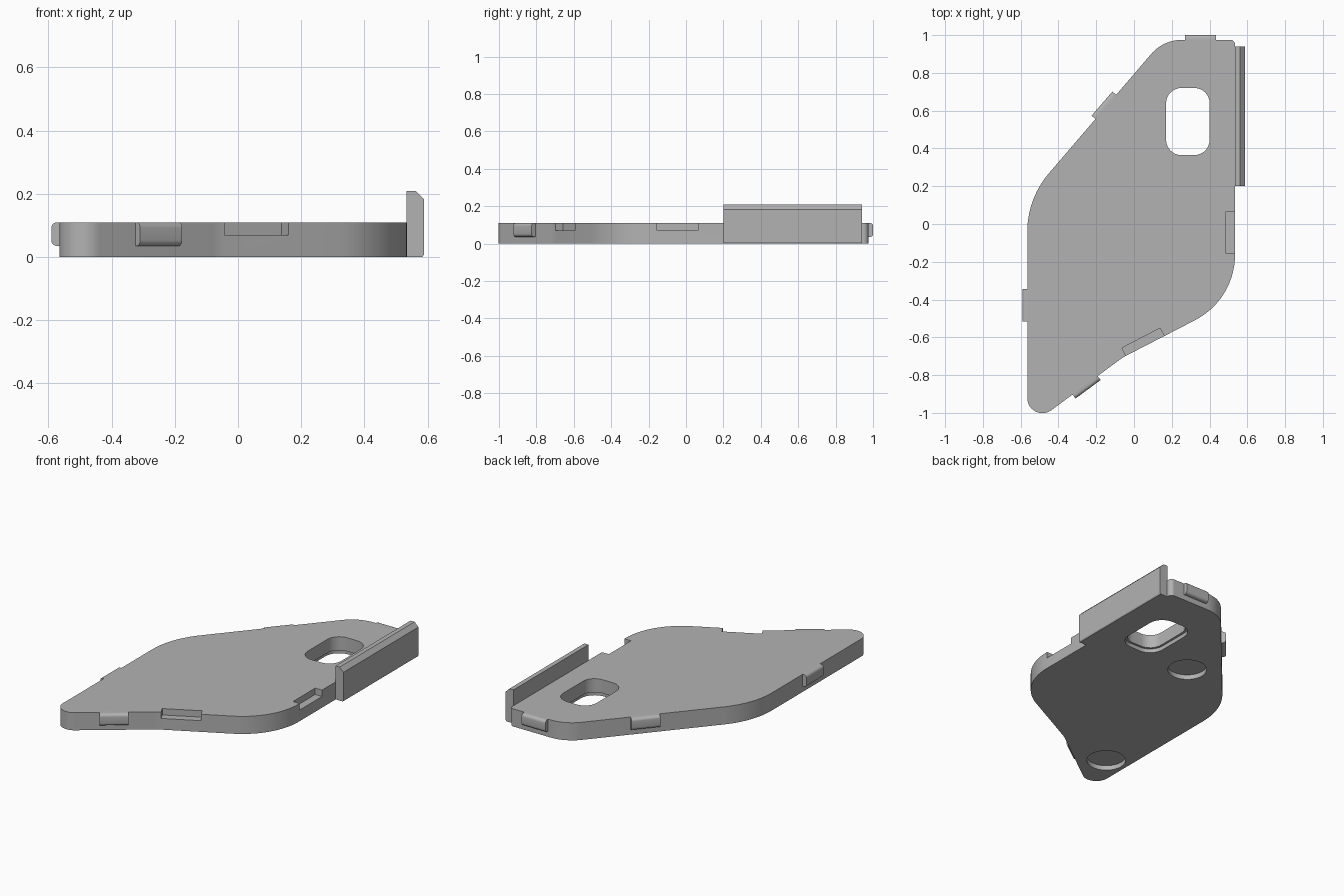
import bpy, bmesh, math
from mathutils import Vector, Matrix

cube = bpy.data.objects.get("Cube")
if cube:
    bpy.data.objects.remove(cube, do_unlink=True)

grey = bpy.data.materials.new("plain grey")
grey.use_nodes = True
grey.diffuse_color = (0.45, 0.45, 0.45, 1)
grey.node_tree.nodes["Principled BSDF"].inputs["Base Color"].default_value = (0.45, 0.45, 0.45, 1)

TOP = 0.11


def rounded(corners, steps=14):
    """Round each (x, y, radius) corner of a polygon with a tangent arc."""
    out = []
    for i, (x, y, r) in enumerate(corners):
        p = Vector((x, y))
        a = (Vector(corners[i - 1][:2]) - p).normalized()
        b = (Vector(corners[(i + 1) % len(corners)][:2]) - p).normalized()
        half = a.angle(b) / 2
        centre = p + (a + b).normalized() * (r / math.sin(half))
        reach = r / math.tan(half)
        start, end = p + a * reach - centre, p + b * reach - centre
        sweep = start.angle_signed(end)
        for k in range(steps + 1):
            t = -sweep * k / steps
            out.append(centre + Matrix.Rotation(t, 2) @ start)
    return out


def prism(name, outline, z0, z1):
    """Extrude a flat outline between two heights."""
    bm = bmesh.new()
    face = bm.faces.new([bm.verts.new((p[0], p[1], z0)) for p in outline])
    top = bmesh.ops.extrude_face_region(bm, geom=[face])["geom"]
    bmesh.ops.translate(bm, vec=(0, 0, z1 - z0),
                        verts=[v for v in top if isinstance(v, bmesh.types.BMVert)])
    bmesh.ops.recalc_face_normals(bm, faces=bm.faces)
    mesh = bpy.data.meshes.new(name)
    bm.to_mesh(mesh)
    bm.free()
    obj = bpy.data.objects.new(name, mesh)
    bpy.context.collection.objects.link(obj)
    mesh.materials.append(grey)
    return obj


def activate(obj):
    bpy.ops.object.select_all(action='DESELECT')
    obj.select_set(True)
    bpy.context.view_layer.objects.active = obj


def smooth(obj):
    activate(obj)
    bpy.ops.object.shade_smooth_by_angle(angle=math.radians(30))


def cut(target, cutter):
    cutter.hide_render = True
    mod = target.modifiers.new("cut", 'BOOLEAN')
    mod.operation, mod.solver, mod.object = 'DIFFERENCE', 'EXACT', cutter
    activate(target)
    bpy.ops.object.modifier_apply(modifier=mod.name)
    bpy.data.objects.remove(cutter, do_unlink=True)


def strip(p, q, inward, outward):
    """Rectangle along edge p-q; the plate lies to the left of p-q."""
    p, q = Vector(p), Vector(q)
    d = (q - p).normalized()
    n = Vector((-d.y, d.x))
    return [p + n * inward, p - n * outward, q - n * outward, q + n * inward]


def slot(grow):
    x0, x1, y0, y1 = 0.17 - grow, 0.4 + grow, 0.365 - grow, 0.72 + grow
    r = 0.08 + grow
    return rounded([(x0, y0, r), (x1, y0, r), (x1, y1, r), (x0, y1, r)], 8)


# Plate
plate = prism("plate", rounded([
    (-0.565, -1.08, 0.08), (-0.06, -0.707, 0.3), (0.535, -0.40, 0.39),
    (0.535, 0.975, 0.025), (0.155, 0.975, 0.217), (-0.565, 0.135, 0.478)]), 0, TOP)

# Window with a stepped rim underneath
cut(plate, prism("window_cutter", slot(0), -0.1, 0.2))
cut(plate, prism("rim_cutter", slot(0.014), -0.1, 0.025))

# Round recesses underneath
for x, y in ((-0.105, 0.36), (-0.425, -0.76)):
    ring = [(x + 0.114 * math.cos(math.tau * k / 48), y + 0.114 * math.sin(math.tau * k / 48))
            for k in range(48)]
    cut(plate, prism("recess_cutter", ring, -0.1, 0.03))

# Open notches in the top edge
for p, q in (((0.535, -0.155), (0.535, 0.065)), ((-0.042, -0.698), (0.16, -0.593))):
    cut(plate, prism("notch_cutter", strip(p, q, 0.047, 0.04), 0.07, 0.2))
smooth(plate)

# Snap tabs with rounded outer edges
tabs = {
    "left_edge_tab": ((-0.565, -0.345), (-0.565, -0.515)),
    "front_tab": ((-0.325, -0.903), (-0.192, -0.805)),
    "back_tab": ((0.435, 0.975), (0.27, 0.975)),
    "diagonal_tab": ((-0.095, 0.684), (-0.205, 0.556)),
}
for name, (p, q) in tabs.items():
    tab = prism(name, strip(p, q, 0.03, 0.026), 0.035, TOP)
    p, q = Vector(p), Vector(q)
    d = (q - p).normalized()
    out = Vector((d.y, -d.x))
    bm = bmesh.new()
    bm.from_mesh(tab.data)
    edges = [e for e in bm.edges
             if all((v.co.xy - p).dot(out) > 0.01 for v in e.verts)
             and abs(e.verts[0].co.z - e.verts[1].co.z) < 0.001]
    bmesh.ops.bevel(bm, geom=edges, offset=0.018, segments=5, profile=0.5, affect='EDGES')
    bm.to_mesh(tab.data)
    bm.free()
    smooth(tab)

# Upright flange: profile in x and z, swept along y
flange = prism("side_flange", [(0.534, 0), (0.584, 0), (0.588, 0.007), (0.588, 0.183),
                               (0.562, 0.209), (0.534, 0.209)], 0.2, 0.94)
for v in flange.data.vertices:
    v.co = (v.co.x, v.co.z, v.co.y)
flange.data.flip_normals()
